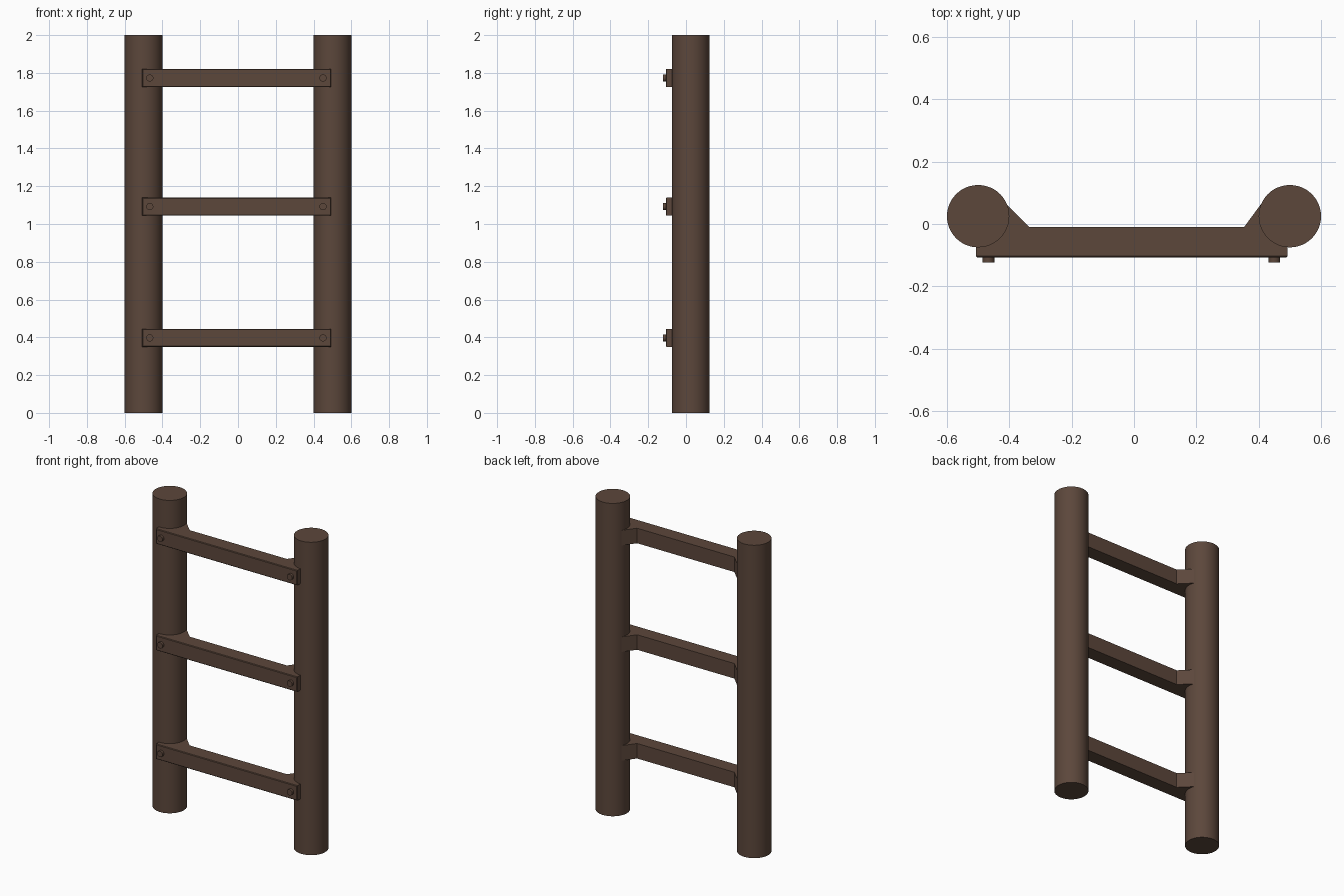
import bpy, bmesh, math
from mathutils import Matrix

if "Cube" in bpy.data.objects:
    bpy.data.objects.remove(bpy.data.objects["Cube"])

wood = bpy.data.materials.new("dark_brown_wood")
wood.diffuse_color = (0.107, 0.063, 0.044, 1)
wood.use_nodes = True
wood.node_tree.nodes["Principled BSDF"].inputs["Base Color"].default_value = wood.diffuse_color


def finish(bm, name):
    bmesh.ops.recalc_face_normals(bm, faces=bm.faces)
    mesh = bpy.data.meshes.new(name)
    bm.to_mesh(mesh)
    bm.free()
    mesh.materials.append(wood)
    ob = bpy.data.objects.new(name, mesh)
    bpy.context.collection.objects.link(ob)
    bpy.context.view_layer.objects.active = ob
    ob.select_set(True)
    bpy.ops.object.shade_smooth_by_angle(angle=math.radians(35))
    ob.select_set(False)
    return ob


def cylinder(name, radius, depth, matrix, sides):
    bm = bmesh.new()
    bmesh.ops.create_cone(bm, cap_ends=True, segments=sides, radius1=radius,
                          radius2=radius, depth=depth, matrix=matrix)
    return finish(bm, name)


# upright posts
for side, x in (("left", -0.5), ("right", 0.5)):
    cylinder(f"{side}_post", 0.1, 2.0, Matrix.Translation((x, 0.025, 1.0)), 48)

# rung outline seen from above, with an angled brace at each end
profile = [(-0.507, -0.107), (0.493, -0.107), (0.493, -0.01), (0.45, 0.07),
           (0.412, 0.07), (0.353, -0.01), (-0.335, -0.01), (-0.412, 0.067),
           (-0.46, 0.067), (-0.507, -0.01)]


def rung(name, z0, z1):
    bm = bmesh.new()
    face = bm.faces.new([bm.verts.new((x, y, z0)) for x, y in profile])
    up = bmesh.ops.extrude_face_region(bm, geom=[face])["geom"]
    bmesh.ops.translate(bm, vec=(0, 0, z1 - z0),
                        verts=[v for v in up if isinstance(v, bmesh.types.BMVert)])
    # slightly eased front edges
    front = [e for e in bm.edges if all(v.co.y < -0.1 for v in e.verts)]
    bmesh.ops.bevel(bm, geom=front, offset=0.004, segments=1, affect='EDGES')
    finish(bm, name)


# rungs and their bolts
for level, z in (("lower", 0.397), ("middle", 1.092), ("upper", 1.773)):
    rung(f"{level}_rung", z - 0.048, z + 0.048)
    for side, x in (("left", -0.467), ("right", 0.45)):
        m = Matrix.Translation((x, -0.107, z)) @ Matrix.Rotation(math.pi / 2, 4, 'X')
        cylinder(f"{level}_{side}_bolt", 0.019, 0.032, m, 20)
